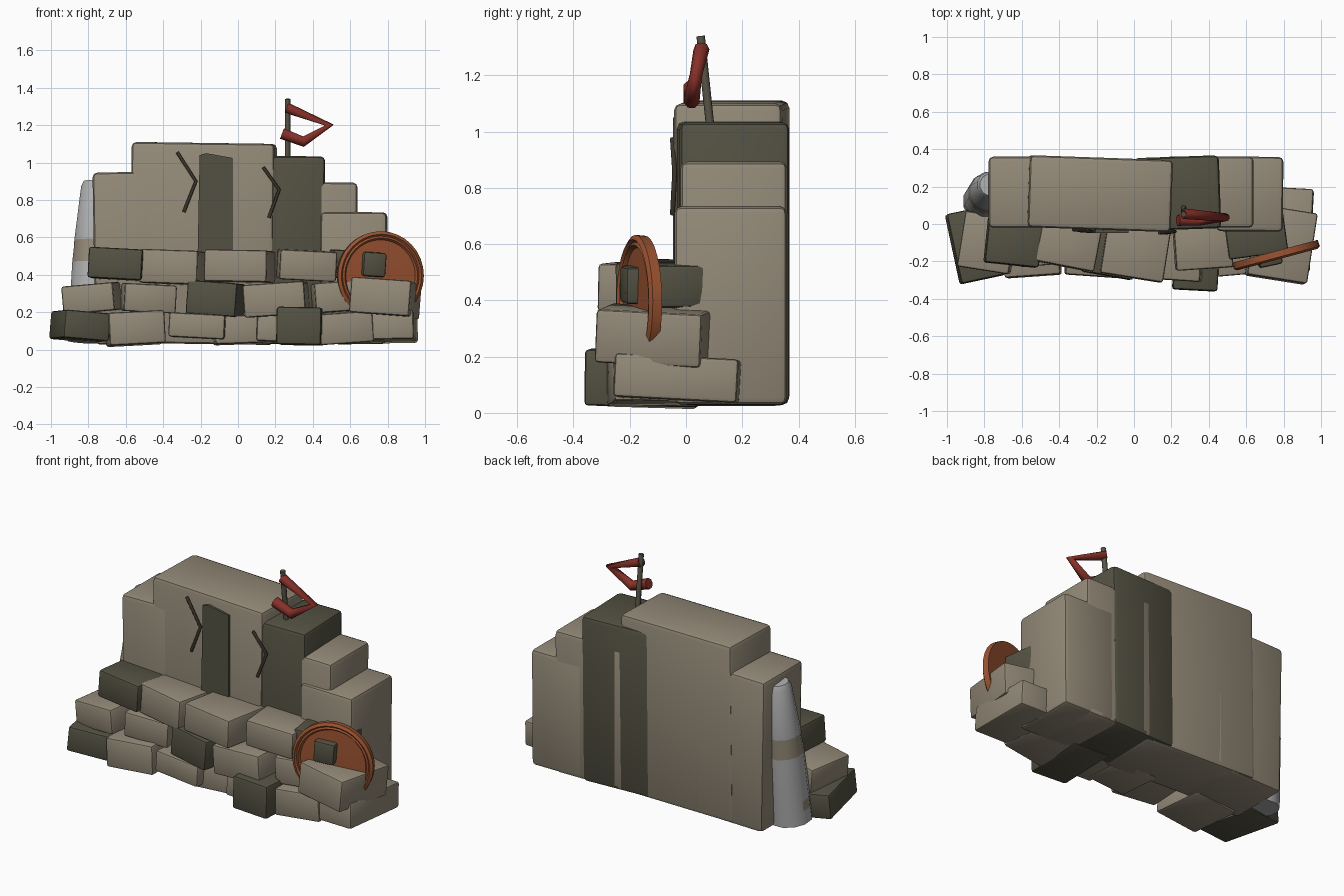
import bpy, bmesh, math, random
from mathutils import Vector

random.seed(4)
cube = bpy.data.objects.get("Cube")
if cube:
    bpy.data.objects.remove(cube)


def material(name, r, g, b):
    mat = bpy.data.materials.new(name)
    mat.use_nodes = True
    mat.diffuse_color = (r, g, b, 1)
    node = next(n for n in mat.node_tree.nodes if n.type == "BSDF_PRINCIPLED")
    node.inputs["Base Color"].default_value = (r, g, b, 1)
    node.inputs["Roughness"].default_value = 0.9
    return mat


TAN = material("tan stone", 0.29, 0.25, 0.185)
DARK = material("dark olive stone", 0.088, 0.083, 0.055)
ORANGE = material("rusty orange", 0.32, 0.085, 0.03)
RED = material("flag red", 0.24, 0.03, 0.022)
WOOD = material("pole brown", 0.10, 0.09, 0.065)
CRACK = material("crack brown", 0.045, 0.036, 0.024)
PALE = material("pale grey", 0.42, 0.42, 0.42)


def finish(name, bm, *mats, smooth=True):
    bmesh.ops.recalc_face_normals(bm, faces=bm.faces)
    mesh = bpy.data.meshes.new(name)
    bm.to_mesh(mesh)
    bm.free()
    obj = bpy.data.objects.new(name, mesh)
    bpy.context.collection.objects.link(obj)
    for mat in mats:
        mesh.materials.append(mat)
    if smooth:
        bpy.ops.object.select_all(action="DESELECT")
        obj.select_set(True)
        bpy.context.view_layer.objects.active = obj
        bpy.ops.object.shade_smooth_by_angle(angle=math.radians(35))
    return obj


def block(name, mat, xs, ys, zs, tilt=(0, 0, 0), bevel=0.014):
    """Bevelled stone spanning the given ranges, tilted in degrees about its centre."""
    bm = bmesh.new()
    bmesh.ops.create_cube(bm, size=1)
    bmesh.ops.scale(bm, verts=bm.verts, vec=[b - a for a, b in (xs, ys, zs)])
    bmesh.ops.bevel(bm, geom=bm.edges[:], offset=bevel, segments=2,
                    profile=0.5, affect="EDGES")
    obj = finish(name, bm, mat)
    obj.location = [(a + b) / 2 for a, b in (xs, ys, zs)]
    obj.rotation_euler = [math.radians(t) for t in tilt]
    return obj


def tube(name, mat, points, radius, sides=8, radii=None):
    """Round bar through the points."""
    curve = bpy.data.curves.new(name, "CURVE")
    curve.dimensions = "3D"
    curve.bevel_depth = radius
    curve.bevel_resolution = sides // 4
    curve.use_fill_caps = True
    spline = curve.splines.new("POLY")
    spline.points.add(len(points) - 1)
    for i, p in enumerate(points):
        spline.points[i].co = (*p, 1)
        spline.points[i].radius = radii[i] if radii else 1
    curve.materials.append(mat)
    obj = bpy.data.objects.new(name, curve)
    bpy.context.collection.objects.link(obj)
    return obj


# Tall stepped wall behind
BASE = 0.03
block("wall_left", TAN, (-0.77, -0.3), (-0.02, 0.36), (BASE, 0.95), (0, -1, 0), 0.025)
block("wall_centre", TAN, (-0.57, 0.195), (-0.03, 0.355), (BASE, 1.105), (0, 0.8, -2), 0.025)
block("wall_dark", DARK, (0.01, 0.455), (-0.03, 0.36), (BASE, 1.035), (0, 0.6, 2), 0.025)
block("wall_right", TAN, (0.17, 0.635), (-0.02, 0.36), (BASE, 0.895), (0, 0.6, 0), 0.025)
block("wall_far_right", TAN, (0.44, 0.795), (-0.04, 0.36), (BASE, 0.735), (0, 0.4, -0.5), 0.025)

# Front courses: material, left, right, bottom, top, front, back, roll, yaw
bottom_course = [
    (DARK, -0.97, -0.72, 0.05, 0.2, -0.3, 0.08, 5, 12),
    (TAN, -0.7, -0.4, 0.025, 0.2, -0.28, 0.05, -3, 4),
    (TAN, -0.36, -0.06, 0.06, 0.19, -0.28, 0.05, 3, -4),
    (TAN, -0.13, 0.14, 0.03, 0.18, -0.23, 0.05, -2, 3),
    (TAN, 0.1, 0.26, 0.04, 0.18, -0.26, 0.05, 2, 0),
    (DARK, 0.215, 0.455, 0.025, 0.225, -0.355, 0.05, 1, -3),
    (TAN, 0.42, 0.71, 0.035, 0.2, -0.27, 0.05, -4, 5),
    (TAN, 0.7, 0.95, 0.045, 0.2, -0.25, 0.19, -1, -3),
]
middle_course = [
    (TAN, -0.92, -0.64, 0.2, 0.35, -0.25, 0.05, -5, -9),
    (TAN, -0.62, -0.34, 0.2, 0.35, -0.22, 0.05, 3, 5),
    (DARK, -0.25, 0.02, 0.18, 0.36, -0.28, 0.05, 4, -10),
    (TAN, 0.04, 0.37, 0.18, 0.355, -0.3, 0.05, -4, -4),
    (TAN, 0.4, 0.63, 0.2, 0.36, -0.23, 0.05, -4, 5),
    (TAN, 0.625, 0.95, 0.18, 0.37, -0.3, 0.08, 4, -9),
]
top_course = [
    (DARK, -0.79, -0.5, 0.375, 0.54, -0.22, 0.03, 3, -6),
    (TAN, -0.51, -0.19, 0.35, 0.53, -0.23, 0.03, 2, -11),
    (TAN, -0.16, 0.18, 0.36, 0.53, -0.29, 0.03, 1, -9),
    (TAN, 0.215, 0.52, 0.37, 0.53, -0.24, 0.0, 3, 4),
    (DARK, 0.49, 0.81, 0.38, 0.53, -0.17, 0.05, 2, 8),
]
for course, stones in (("bottom", bottom_course), ("middle", middle_course), ("top", top_course)):
    for i, (mat, left, right, low, high, front, back, roll, yaw) in enumerate(stones):
        pitch = -3 if right > 0.9 else random.uniform(-2, 1)
        block(f"{course}_stone_{i + 1}", mat, (left, right), (front, back),
              (low, high), (pitch, roll, yaw))

# Dark stone slab set into the wall front
bm = bmesh.new()
outline = [(-0.22, 0.3), (-0.03, 0.3), (-0.03, 1.025), (-0.17, 1.05), (-0.205, 1.04)]
face = bm.faces.new([bm.verts.new((x, -0.047, z)) for x, z in outline])
side = bmesh.ops.extrude_face_region(bm, geom=[face])["geom"]
bmesh.ops.translate(bm, verts=[v for v in side if isinstance(v, bmesh.types.BMVert)], vec=(0, 0.06, 0))
finish("wall_slab", bm, DARK, smooth=False)

# Chevron cracks
tube("crack_left", CRACK, [(-0.325, -0.03, 1.055), (-0.225, -0.04, 0.9), (-0.29, -0.035, 0.735)], 0.009)
tube("crack_right", CRACK, [(0.135, -0.048, 0.975), (0.22, -0.04, 0.855), (0.165, -0.048, 0.705)], 0.009)


# Round shield: a lathed profile of (radius, height) with a stepped rim
def lathe(bm, profile, sides):
    rings = [[bm.verts.new((r * math.cos(a), r * math.sin(a), h))
              for a in (math.tau * k / sides for k in range(sides))] for r, h in profile]
    for lower, upper in zip(rings, rings[1:]):
        for k in range(sides):
            n = (k + 1) % sides
            bm.faces.new((lower[k], lower[n], upper[n], upper[k]))
    bm.faces.new(rings[0])
    bm.faces.new(rings[-1])


bm = bmesh.new()
lathe(bm, [(0.235, -0.02), (0.238, 0.015), (0.222, 0.026), (0.212, 0.016),
           (0.202, 0.022), (0.192, 0.008), (0.05, 0.012)], 32)
shield = finish("shield", bm, ORANGE)
shield.location = (0.76, -0.165, 0.395)
shield.rotation_euler = (math.radians(90), 0, math.radians(15))
block("shield_boss", DARK, (0.66, 0.785), (-0.225, -0.13), (0.39, 0.52), (0, 4, 12))

# Leaning pale column with worn tan bands
bm = bmesh.new()
lathe(bm, [(0.125, 0.0), (0.122, 0.08), (0.12, 0.14), (0.112, 0.42),
           (0.106, 0.49), (0.104, 0.54), (0.075, 0.83), (0.06, 0.86)], 12)
for f in bm.faces:
    h = f.calc_center_median().z
    worn = 0.44 < h < 0.53 or (0.02 < h < 0.12 and random.random() < 0.5)
    f.material_index = int(worn)
column = finish("leaning_column", bm, PALE, TAN)
column.location = (-0.79, 0.12, 0.045)
lean = Vector((0.025, 0.09, 0.86))
column.rotation_euler = lean.to_track_quat("Z", "Y").to_euler()

# Pole and bent pennant
tube("flag_pole", WOOD, [(0.265, 0.09, 0.98), (0.265, 0.052, 1.34)], 0.015)
tube("pennant", RED, [(0.262, 0.055, 1.292), (0.49, 0.035, 1.2),
                      (0.35, 0.02, 1.112), (0.235, 0.02, 1.155)],
     0.03, radii=[0.95, 0.75, 1, 1.05])
